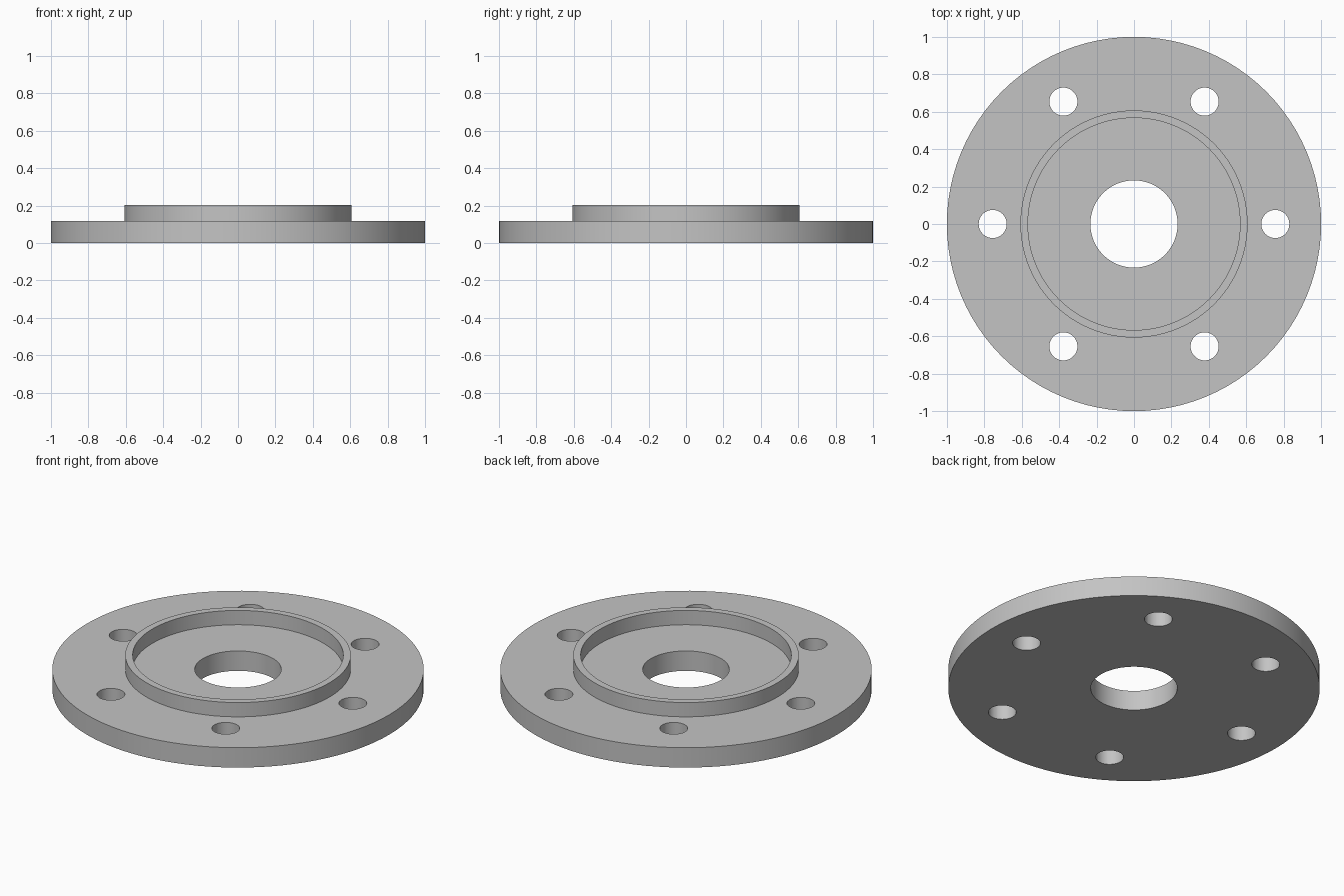
import bpy
import bmesh
import math
from mathutils import Matrix

cube = bpy.data.objects.get("Cube")
if cube:
    bpy.data.objects.remove(cube, do_unlink=True)

SEGMENTS = 96
BOLT_COUNT = 6
BOLT_CIRCLE = 0.755
BOLT_RADIUS = 0.075
BORE = 0.233
PLATE_TOP = 0.118
RIM_TOP = 0.203
RIM_INNER, RIM_OUTER = 0.567, 0.607

# Plain grey metal
metal = bpy.data.materials.new("grey metal")
metal.use_nodes = True
grey = (0.55, 0.55, 0.55, 1)
metal.diffuse_color = grey
metal.node_tree.nodes["Principled BSDF"].inputs["Base Color"].default_value = grey


def add_object(name, bm):
    bmesh.ops.recalc_face_normals(bm, faces=bm.faces)
    mesh = bpy.data.meshes.new(name)
    bm.to_mesh(mesh)
    bm.free()
    mesh.materials.append(metal)
    obj = bpy.data.objects.new(name, mesh)
    bpy.context.collection.objects.link(obj)
    return obj


def lathe(name, profile):
    """Revolve a closed (radius, height) outline around z."""
    bm = bmesh.new()
    rings = []
    for i in range(SEGMENTS):
        a = math.tau * i / SEGMENTS
        rings.append([bm.verts.new((r * math.cos(a), r * math.sin(a), z))
                      for r, z in profile])
    for i, ring in enumerate(rings):
        after = rings[(i + 1) % SEGMENTS]
        for j in range(len(profile)):
            k = (j + 1) % len(profile)
            bm.faces.new((ring[j], after[j], after[k], ring[k]))
    return add_object(name, bm)


# Flange plate with centre bore and raised locating rim
flange = lathe("flange_plate", [
    (BORE, 0), (1, 0), (1, PLATE_TOP),
    (RIM_OUTER, PLATE_TOP), (RIM_OUTER, RIM_TOP),
    (RIM_INNER, RIM_TOP), (RIM_INNER, PLATE_TOP), (BORE, PLATE_TOP),
])

# Ring of bolt hole cutters
bm = bmesh.new()
for i in range(BOLT_COUNT):
    place = (Matrix.Rotation(math.tau * i / BOLT_COUNT, 4, "Z")
             @ Matrix.Translation((BOLT_CIRCLE, 0, PLATE_TOP / 2)))
    bmesh.ops.create_cone(bm, cap_ends=True, segments=48, radius1=BOLT_RADIUS,
                          radius2=BOLT_RADIUS, depth=0.4, matrix=place)
cutter = add_object("bolt_hole_cutter", bm)
cutter.hide_render = True

# Drill the bolt holes, then discard the cutter
drill = flange.modifiers.new("bolt holes", "BOOLEAN")
drill.operation = "DIFFERENCE"
drill.solver = "EXACT"
drill.object = cutter
bpy.ops.object.select_all(action="DESELECT")
flange.select_set(True)
bpy.context.view_layer.objects.active = flange
bpy.ops.object.modifier_apply(modifier=drill.name)
bpy.data.objects.remove(cutter, do_unlink=True)

# Round walls smooth, rims crisp
bpy.ops.object.shade_smooth_by_angle(angle=math.radians(30))
